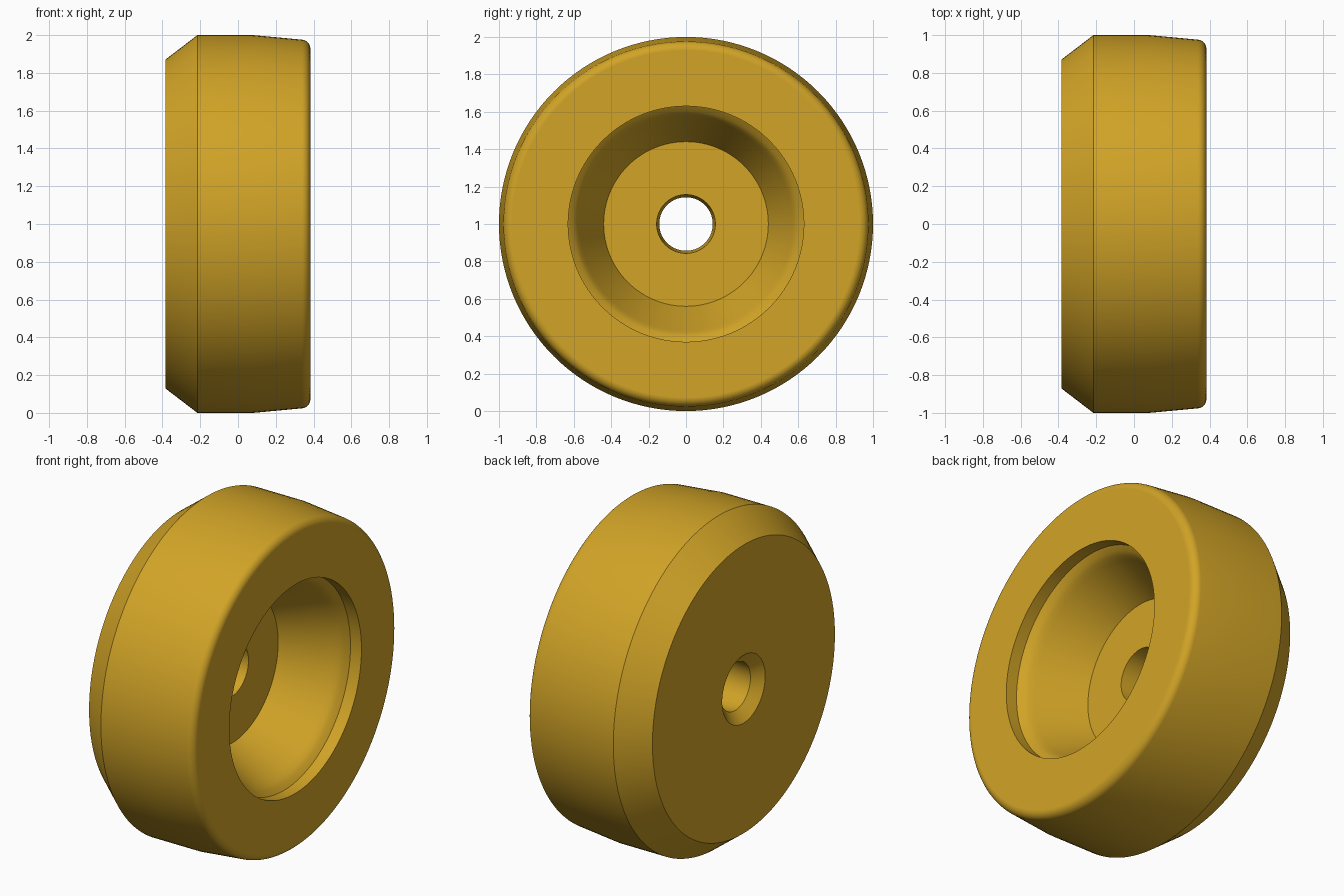
import bpy, bmesh, math

if "Cube" in bpy.data.objects:
    bpy.data.objects.remove(bpy.data.objects["Cube"])

SEGMENTS = 128

# Closed wheel cross-section as (x, radius), starting at the outer back edge
profile = [(-0.385, 0.87), (-0.215, 1.0), (0.08, 1.0)]

# Rounded front shoulder
for i in range(9):
    a = math.radians(85 * (1 - i / 8))
    profile.append((0.335 + 0.048 * math.cos(a), 0.928 + 0.048 * math.sin(a)))

# Recess: straight lip, rounded step, tapered wall, floor
profile += [(0.383, 0.63), (0.31, 0.63), (0.288, 0.602), (0.265, 0.584),
            (0.235, 0.57), (-0.04, 0.44)]

# Tapered axle bore with a countersink at the back
profile += [(-0.04, 0.157), (-0.33, 0.143), (-0.385, 0.205)]

# Revolve the section around the horizontal axle
bm = bmesh.new()
rings = []
for s in range(SEGMENTS):
    a = 2 * math.pi * s / SEGMENTS
    rings.append([bm.verts.new((x, r * math.cos(a), 1 + r * math.sin(a)))
                  for x, r in profile])
n = len(profile)
for s in range(SEGMENTS):
    p, q = rings[s], rings[(s + 1) % SEGMENTS]
    for i in range(n):
        j = (i + 1) % n
        bm.faces.new((p[i], p[j], q[j], q[i]))
bmesh.ops.recalc_face_normals(bm, faces=bm.faces)

mesh = bpy.data.meshes.new("wheel")
bm.to_mesh(mesh)
bm.free()
wheel = bpy.data.objects.new("wheel", mesh)
bpy.context.collection.objects.link(wheel)

# Amber colour
mat = bpy.data.materials.new("amber")
mat.diffuse_color = (0.64, 0.37, 0.02, 1)
mat.use_nodes = True
mat.node_tree.nodes["Principled BSDF"].inputs["Base Color"].default_value = mat.diffuse_color
mesh.materials.append(mat)

# Smooth shading with crisp rims
bpy.context.view_layer.objects.active = wheel
wheel.select_set(True)
bpy.ops.object.shade_smooth_by_angle(angle=math.radians(24))
weighted = wheel.modifiers.new("clean_normals", 'WEIGHTED_NORMAL')
weighted.keep_sharp = True
